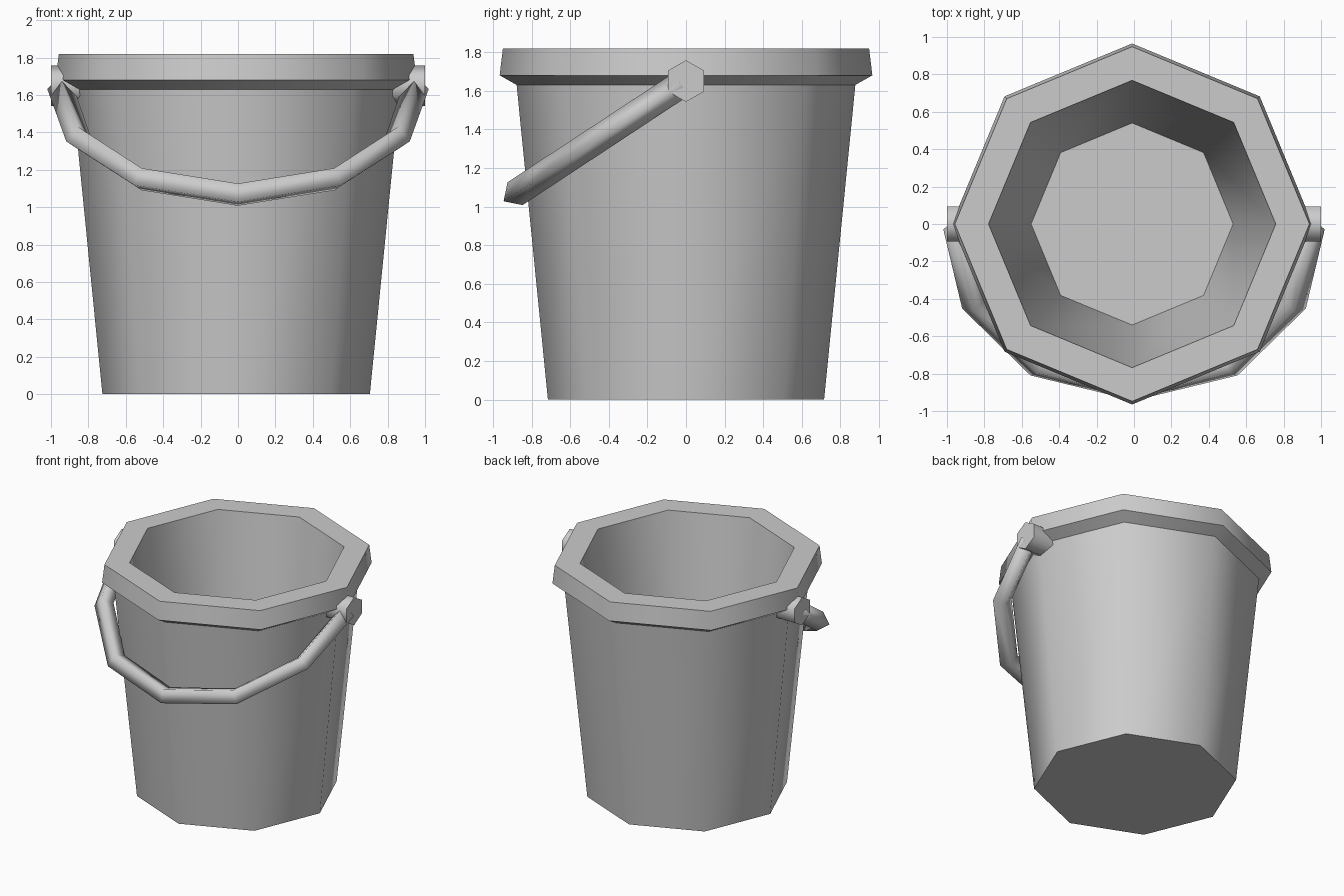
import bpy, bmesh, math
from mathutils import Vector

cube = bpy.data.objects.get("Cube")
if cube:
    bpy.data.objects.remove(cube, do_unlink=True)

grey = bpy.data.materials.new("light grey")
grey.use_nodes = True
colour = (0.6, 0.6, 0.6, 1)
grey.diffuse_color = colour
grey.node_tree.nodes["Principled BSDF"].inputs["Base Color"].default_value = colour


def loft(name, rings, smooth_angle):
    """Skin a list of vertex rings, cap both ends and smooth by angle."""
    bm = bmesh.new()
    loops = [[bm.verts.new(p) for p in ring] for ring in rings]
    for a, b in zip(loops, loops[1:]):
        n = len(a)
        for i in range(n):
            j = (i + 1) % n
            bm.faces.new((a[i], a[j], b[j], b[i]))
    bm.faces.new(loops[0][::-1])
    bm.faces.new(loops[-1])
    bmesh.ops.recalc_face_normals(bm, faces=bm.faces)
    mesh = bpy.data.meshes.new(name)
    bm.to_mesh(mesh)
    bm.free()
    mesh.materials.append(grey)
    obj = bpy.data.objects.new(name, mesh)
    bpy.context.collection.objects.link(obj)
    bpy.ops.object.select_all(action='DESELECT')
    bpy.context.view_layer.objects.active = obj
    obj.select_set(True)
    bpy.ops.object.shade_smooth_by_angle(angle=math.radians(smooth_angle))
    return obj


def circle(sides, radius):
    steps = [math.tau * i / sides for i in range(sides)]
    return [(radius * math.cos(t), radius * math.sin(t)) for t in steps]


# Bucket: eight-sided wall, flared rim, hollow inside down to the floor
profile = [(0.715, 0), (0.877, 1.63), (0.965, 1.68), (0.948, 1.82),
           (0.768, 1.82), (0.54, 0.12)]
loft("bucket", [[(x - 0.01, y, z) for x, y in circle(8, r)]
                for r, z in profile], 50)

# Hexagonal handle pegs
for side, label in ((1, "left"), (-1, "right")):
    loft(label + "_peg", [[(side * x, b, 1.65 + a) for a, b in circle(6, 0.108)]
                          for x in (0.82, 1.0)], 65)

# Handle: square tube along a drooping arc in a tilted plane
across = Vector((1, 0, 0))
down = Vector((0, -0.835, -0.55))
normal = across.cross(down)
half = [(0.95, 0.02), (0.855, 0.51), (0.515, 0.91)]
arc = half + [(0, 1.06)] + [(-x, s) for x, s in reversed(half)]
path = [across * x + down * s + Vector((0, 0, 1.65)) for x, s in arc]
rings = []
for i, p in enumerate(path):
    tangent = path[min(i + 1, len(path) - 1)] - path[max(i - 1, 0)]
    out = tangent.cross(normal).normalized()
    rings.append([p + 0.071 * d for d in (out, normal, -out, -normal)])
handle = loft("handle", rings, 100)
